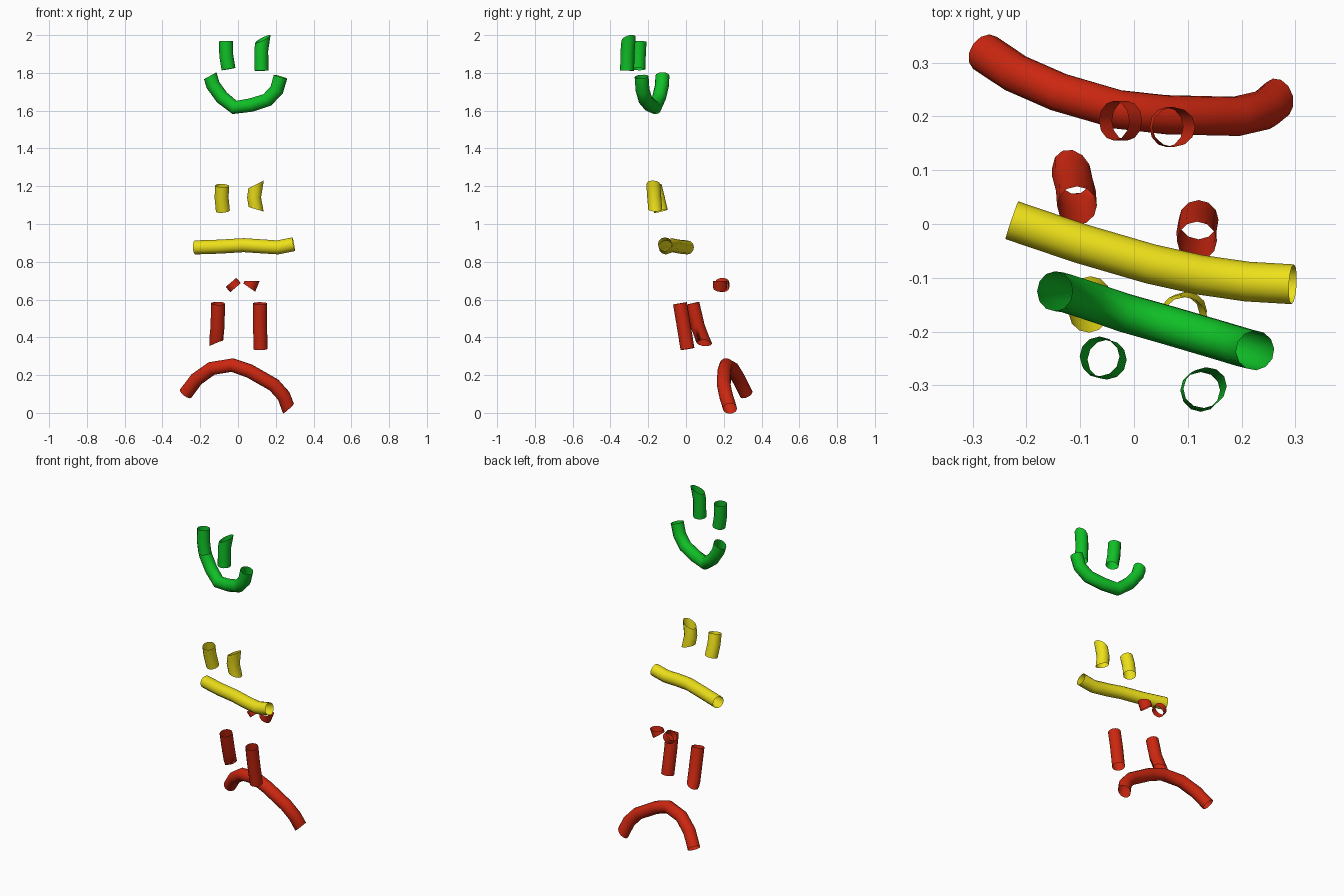
import bpy, bmesh, math
from mathutils import Vector

R, SIDES = 0.037, 12


def material(name, rgb):
    m = bpy.data.materials.new(name)
    m.diffuse_color = (*rgb, 1)
    return m


RED = material("red", (0.60, 0.02, 0.005))
YELLOW = material("yellow", (0.85, 0.75, 0.01))
GREEN = material("green", (0.005, 0.52, 0.02))


# open tube along a path; start/end optionally cut by a slanted plane
def tube(name, path, mat, start=None, end=None, r=R):
    pts = [Vector(p) for p in path]
    bm = bmesh.new()
    rings = []
    side = None
    for i, p in enumerate(pts):
        a = (p - pts[i - 1]).normalized() if i else Vector()
        b = (pts[i + 1] - p).normalized() if i < len(pts) - 1 else Vector()
        t = (a + b).normalized()
        if side is None:
            side = Vector((0, 1, 0))
        side = (side - t * side.dot(t)).normalized()
        up = t.cross(side)
        cut = start if i == 0 else end if i == len(pts) - 1 else None
        ring = []
        for k in range(SIDES):
            ang = 2 * math.pi * k / SIDES
            v = side * math.cos(ang) * r + up * math.sin(ang) * r
            if cut:
                n = Vector(cut)
                v -= t * (v.dot(n) / t.dot(n))
            ring.append(bm.verts.new(p + v))
        rings.append(ring)
    for q, s in zip(rings, rings[1:]):
        for k in range(SIDES):
            j = (k + 1) % SIDES
            bm.faces.new((q[k], q[j], s[j], s[k])).smooth = True
    me = bpy.data.meshes.new(name)
    bm.to_mesh(me)
    bm.free()
    me.materials.append(mat)
    ob = bpy.data.objects.new(name, me)
    bpy.context.collection.objects.link(ob)


# happy face
tube("happy_mouth", [(-0.147, -0.125, 1.785), (-0.132, -0.127, 1.735), (-0.085, -0.142, 1.67),
                     (-0.018, -0.165, 1.617), (0.07, -0.19, 1.63), (0.155, -0.215, 1.657),
                     (0.205, -0.23, 1.71), (0.225, -0.235, 1.78)], GREEN, start=(-0.5, 0, 0.9))
tube("happy_eye_left", [(-0.05, -0.252, 1.82), (-0.062, -0.25, 1.89), (-0.064, -0.246, 1.968)], GREEN)
tube("happy_eye_right", [(0.124, -0.312, 1.812), (0.123, -0.309, 1.92), (0.132, -0.304, 1.98)],
     GREEN, end=(-0.42, -0.2, 0.9))

# neutral face
tube("neutral_mouth", [(-0.227, 0.007, 0.876), (-0.1, -0.036, 0.88), (0.03, -0.074, 0.888),
                       (0.12, -0.094, 0.882), (0.21, -0.107, 0.876), (0.295, -0.112, 0.893)], YELLOW)
tube("neutral_eye_left", [(-0.08, -0.133, 1.068), (-0.087, -0.15, 1.14), (-0.084, -0.166, 1.203)],
     YELLOW)
tube("neutral_eye_right", [(0.096, -0.163, 1.078), (0.085, -0.168, 1.14), (0.096, -0.173, 1.21)],
     YELLOW, start=(0.3, 0, 1), end=(-0.45, 0, 0.9))

# sad face
tube("sad_mouth", [(-0.277, 0.318, 0.102), (-0.22, 0.28, 0.178), (-0.14, 0.245, 0.235),
                   (-0.03, 0.213, 0.253), (0.06, 0.203, 0.222), (0.19, 0.2, 0.148),
                   (0.242, 0.212, 0.09), (0.267, 0.233, 0.023)], RED, end=(0.65, 0.1, -0.7))
tube("sad_eye_left", [(-0.106, 0.034, 0.58), (-0.108, 0.062, 0.46), (-0.115, 0.088, 0.39),
                      (-0.115, 0.097, 0.37)], RED, end=(0.4, 0, -0.9))
tube("sad_eye_right", [(0.117, -0.032, 0.58), (0.116, -0.015, 0.48), (0.12, 0.008, 0.338)], RED)

# brow stubs above the sad eyes
tube("sad_brow_left", [(-0.013, 0.192, 0.663), (-0.037, 0.192, 0.691)], RED)
tube("sad_brow_right", [(0.06, 0.18, 0.663), (0.074, 0.18, 0.697)], RED,
     start=(0.55, 0, 0.8), end=(0, 0, 1))
